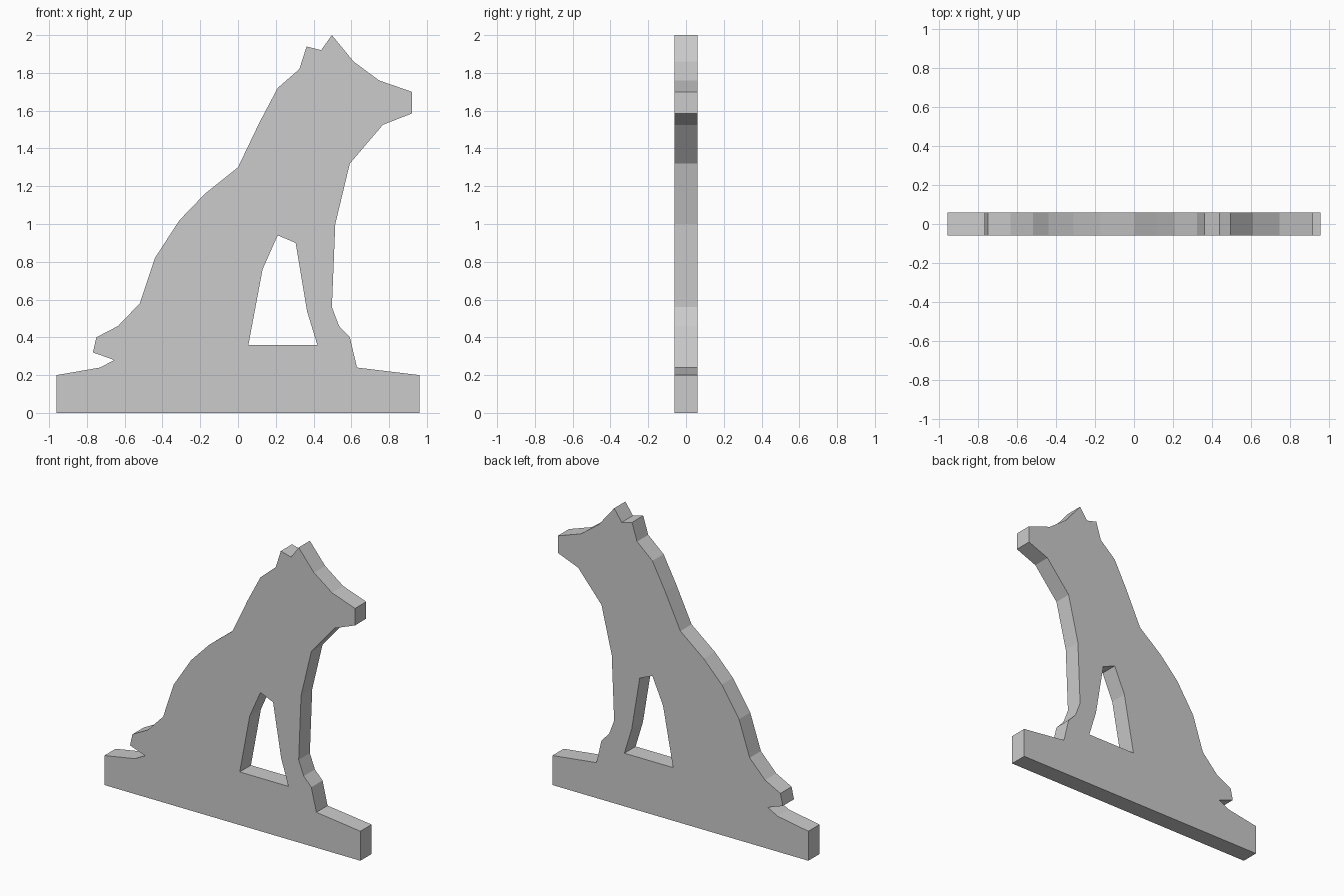
import bpy, bmesh, math
from mathutils import Matrix

if "Cube" in bpy.data.objects:
    bpy.data.objects.remove(bpy.data.objects["Cube"])

HALF_THICKNESS = 0.06

# Outer silhouette (x, z): plinth, front leg, head, back, tail
outline = [
    (-0.96, 0), (0.96, 0), (0.96, 0.2), (0.63, 0.24),
    (0.592, 0.40), (0.535, 0.46), (0.497, 0.56), (0.515, 1.0),
    (0.592, 1.32), (0.767, 1.525), (0.92, 1.585), (0.92, 1.70),
    (0.747, 1.76), (0.612, 1.86), (0.497, 2.0), (0.44, 1.92),
    (0.363, 1.94), (0.325, 1.82), (0.21, 1.72), (0.115, 1.54),
    (0, 1.30), (-0.175, 1.16), (-0.31, 1.02), (-0.44, 0.82),
    (-0.52, 0.58), (-0.635, 0.46), (-0.75, 0.40), (-0.768, 0.32),
    (-0.655, 0.28), (-0.73, 0.24), (-0.96, 0.2),
]

# Opening between front leg and belly
opening = [(0.055, 0.36), (0.42, 0.36), (0.365, 0.54),
           (0.305, 0.90), (0.21, 0.94), (0.13, 0.76)]


def plate(name, loops, half):
    """Flat upright plate from closed profiles; inner loops become holes."""
    curve = bpy.data.curves.new(name + "_profile", 'CURVE')
    curve.dimensions = '2D'
    curve.fill_mode = 'BOTH'
    curve.extrude = half
    for pts in loops:
        spline = curve.splines.new('POLY')
        spline.points.add(len(pts) - 1)
        for p, (x, z) in zip(spline.points, pts):
            p.co = (x, z, 0, 1)
        spline.use_cyclic_u = True
    temp = bpy.data.objects.new(name + "_profile", curve)
    bpy.context.collection.objects.link(temp)
    bpy.context.view_layer.update()
    deps = bpy.context.evaluated_depsgraph_get()
    mesh = bpy.data.meshes.new_from_object(temp.evaluated_get(deps))
    bpy.data.objects.remove(temp)

    # Weld caps to walls and stand the plate up
    bm = bmesh.new()
    bm.from_mesh(mesh)
    bmesh.ops.remove_doubles(bm, verts=bm.verts, dist=0.0005)
    bm.transform(Matrix.Rotation(math.pi / 2, 4, 'X'))
    bmesh.ops.recalc_face_normals(bm, faces=bm.faces)
    for f in bm.faces:
        f.smooth = False
    bm.to_mesh(mesh)
    bm.free()
    mesh.name = name
    obj = bpy.data.objects.new(name, mesh)
    bpy.context.collection.objects.link(obj)
    return obj


# Sitting dog cut-out on its plinth
plate("sitting_dog_cutout", [outline, opening], HALF_THICKNESS)
